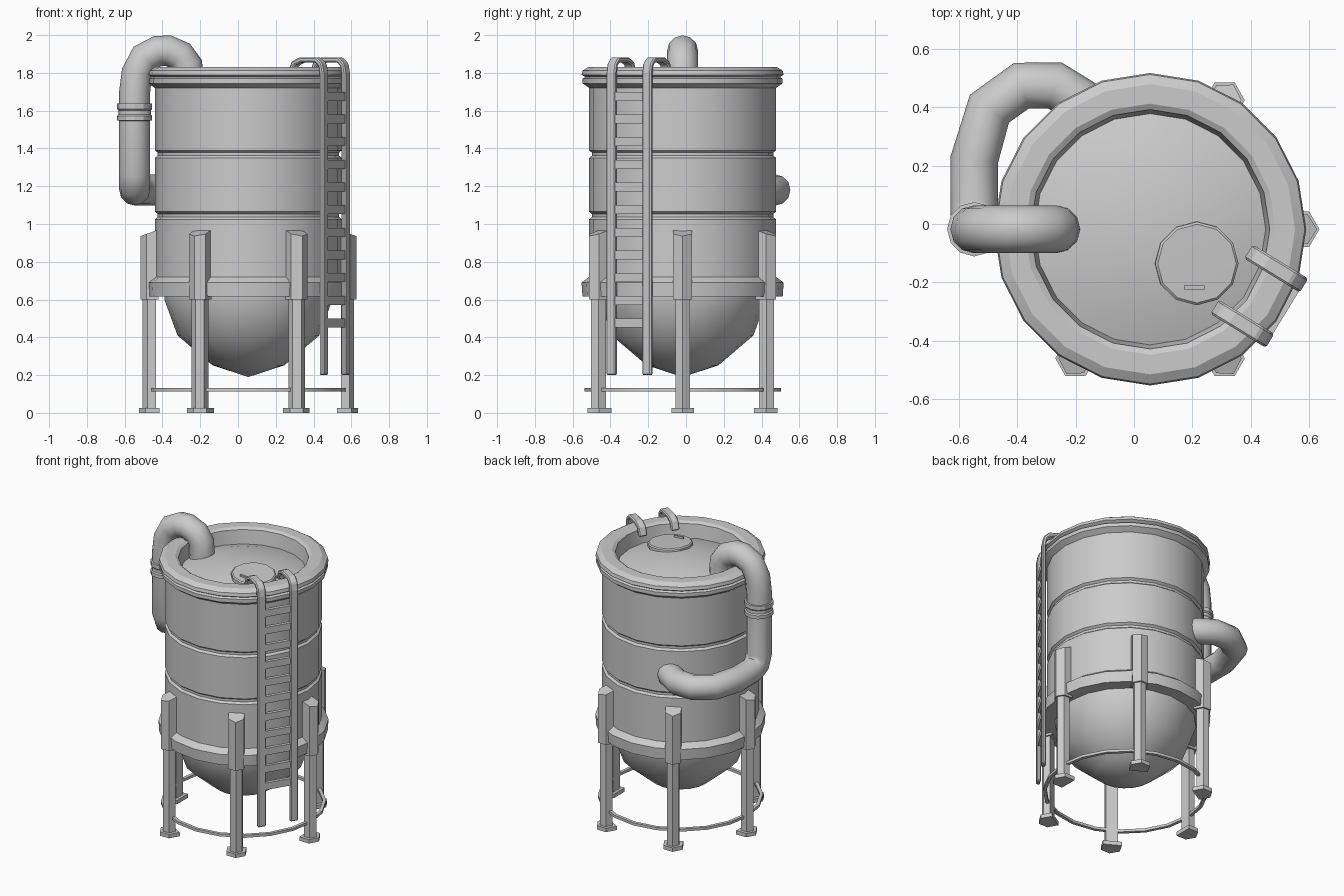
import bpy, bmesh, math
from mathutils import Vector, Matrix

if "Cube" in bpy.data.objects:
    bpy.data.objects.remove(bpy.data.objects["Cube"])

CX, CY = 0.055, -0.018          # tank axis
AXIS = Matrix.Translation((CX, CY, 0))


def shade(ob, angle):
    bpy.ops.object.select_all(action='DESELECT')
    ob.select_set(True)
    bpy.context.view_layer.objects.active = ob
    bpy.ops.object.shade_smooth_by_angle(angle=math.radians(angle))


def finish(name, bm, matrix=None, smooth=None):
    bmesh.ops.recalc_face_normals(bm, faces=bm.faces)
    if matrix:
        bm.transform(matrix)
    me = bpy.data.meshes.new(name)
    bm.to_mesh(me)
    bm.free()
    ob = bpy.data.objects.new(name, me)
    bpy.context.collection.objects.link(ob)
    if smooth:
        shade(ob, smooth)
    return ob


def lathe(name, profile, n, matrix=AXIS, smooth=30, closed=False):
    """Revolve (radius, z) points about z."""
    bm = bmesh.new()
    rings = [[bm.verts.new((r * math.cos(2 * math.pi * i / n), r * math.sin(2 * math.pi * i / n), z))
              for i in range(n)] if r > 0 else [bm.verts.new((0, 0, z))] for r, z in profile]
    pairs = list(zip(rings, rings[1:]))
    if closed:
        pairs.append((rings[-1], rings[0]))
    for a, b in pairs:
        for i in range(n):
            j = (i + 1) % n
            loop = [a[i % len(a)], a[j % len(a)], b[j % len(b)], b[i % len(b)]]
            bm.faces.new(list(dict.fromkeys(loop)))
    return finish(name, bm, matrix, smooth)


def prism(name, pts, vec, matrix):
    """Sweep a polygon of 3D points along vec."""
    bm = bmesh.new()
    a = [bm.verts.new(p) for p in pts]
    b = [bm.verts.new(Vector(p) + Vector(vec)) for p in pts]
    bm.faces.new(a)
    bm.faces.new(b[::-1])
    for i in range(len(pts)):
        j = (i + 1) % len(pts)
        bm.faces.new((a[i], b[i], b[j], a[j]))
    return finish(name, bm, matrix)


def pipe(name, pts, r, res=4):
    cu = bpy.data.curves.new(name, 'CURVE')
    cu.dimensions = '3D'
    cu.bevel_depth, cu.bevel_resolution, cu.use_fill_caps = r, res, True
    sp = cu.splines.new('POLY')
    sp.points.add(len(pts) - 1)
    for p, co in zip(sp.points, pts):
        p.co = (*co, 1)
    ob = bpy.data.objects.new(name, cu)
    bpy.context.collection.objects.link(ob)
    bpy.ops.object.select_all(action='DESELECT')
    ob.select_set(True)
    bpy.context.view_layer.objects.active = ob
    bpy.ops.object.convert(target='MESH')
    shade(bpy.context.view_layer.objects.active, 50)


# Tank: hopper bottom, support band, grooved wall, rolled rim, sunken lid
def groove(z):
    return [(0.495, z - 0.02), (0.48, z - 0.008), (0.48, z + 0.008), (0.495, z + 0.02)]


lathe("hopper_bottom", [(0, 0.19), (0.19, 0.252), (0.375, 0.41), (0.445, 0.60), (0.445, 0.63)], 20, smooth=40)
lathe("tank_wall", [(0.44, 0.615), (0.53, 0.615), (0.535, 0.69), (0.495, 0.72)]
      + groove(1.045) + groove(1.37)
      + [(0.495, 1.72), (0.53, 1.745), (0.53, 1.77), (0.515, 1.778), (0.535, 1.79), (0.53, 1.812),
         (0.497, 1.832), (0.43, 1.832), (0.41, 1.82), (0.395, 1.72)], 20)
lathe("domed_lid", [(0.40, 1.725), (0.30, 1.757), (0.16, 1.783), (0, 1.795)], 20, smooth=40)

# Manhole with small handle
hatch = Matrix.Translation((0.215, -0.135, 1.785)) @ Matrix.Rotation(math.radians(5), 4, Vector((0.6, 0.8, 0)))
lathe("hatch_cover", [(0.143, -0.04), (0.143, 0.005), (0.135, 0.012), (0, 0.014)], 12, hatch)
prism("hatch_handle", [(-0.045, -0.088, 0.01), (0.025, -0.088, 0.01), (0.025, -0.075, 0.01), (-0.045, -0.075, 0.01)],
      (0, 0, 0.015), hatch)


# Six legs with point-fronted section: foot, shin and upper bracket
def house(r0, r1, r2, w, z):
    return [(r0, -w, z), (r1, -w, z), (r2, 0, z), (r1, w, z), (r0, w, z)]


for k in range(6):
    m = AXIS @ Matrix.Rotation(math.radians(60 * k), 4, 'Z')
    prism(f"leg_foot_{k}", house(0.47, 0.545, 0.58, 0.06, 0), (0, 0, 0.027), m)
    prism(f"leg_shin_{k}", house(0.49, 0.535, 0.56, 0.038, 0.02), (0, 0, 0.60), m)
    ob = prism(f"leg_bracket_{k}", house(0.475, 0.54, 0.572, 0.05, 0.60), (0, 0, 0.37), m)
    inv = m.inverted()
    for v in ob.data.vertices:          # slope the bracket top outward
        if v.co.z > 0.8:
            v.co.z -= 0.35 * ((inv @ v.co).x - 0.475)

# Brace ring around the legs
lathe("brace_ring", [(0.52, 0.113), (0.52, 0.131), (0.498, 0.131), (0.498, 0.113)], 20, closed=True)

# Overflow pipe: from lid, over the rim, down, and round the back into the wall
PX = -0.547
pipe("overflow_pipe", [(-0.265, CY, 1.74), (-0.268, CY, 1.84), (-0.305, CY, 1.89), (-0.37, CY, 1.918),
                       (-0.425, CY, 1.915), (-0.495, CY, 1.88), (-0.535, CY, 1.80), (PX, CY, 1.70),
                       (PX, CY, 1.27), (PX, CY + 0.025, 1.205), (PX, CY + 0.085, 1.18), (PX, 0.22, 1.18),
                       (-0.495, 0.395, 1.18), (-0.385, 0.474, 1.18), (-0.27, 0.474, 1.18),
                       (-0.17, 0.41, 1.18), (-0.10, 0.34, 1.18)], 0.082)
lathe("pipe_collar", [(0.07, 1.545), (0.093, 1.548), (0.093, 1.572), (0.086, 1.58), (0.086, 1.602),
                      (0.093, 1.61), (0.093, 1.637), (0.07, 1.64)], 12, Matrix.Translation((PX, CY, 0)))

# Ladder: two hooked rails and eleven rungs, set at the front right
lad = AXIS @ Matrix.Rotation(math.radians(-31.5), 4, 'Z')
outer = [(0.55, 0.20), (0.55, 1.80), (0.54, 1.85), (0.505, 1.882), (0.40, 1.882), (0.35, 1.86), (0.325, 1.80)]
inner = [(0.352, 1.795), (0.37, 1.84), (0.41, 1.856), (0.495, 1.856), (0.517, 1.835), (0.524, 1.79), (0.524, 0.20)]
for side, t in (("left", -0.111), ("right", 0.111)):
    ob = prism(f"ladder_rail_{side}", [(r, t - 0.028, z) for r, z in outer + inner], (0, 0.056, 0), lad)
    bev = ob.modifiers.new("soft_edges", 'BEVEL')
    bev.width, bev.segments = 0.007, 1
for i in range(11):
    z = 0.476 + 0.12 * i
    prism(f"ladder_rung_{i}", [(0.522, -0.09, z - 0.024), (0.546, -0.09, z - 0.024),
                               (0.546, -0.09, z + 0.024), (0.522, -0.09, z + 0.024)], (0, 0.18, 0), lad)
